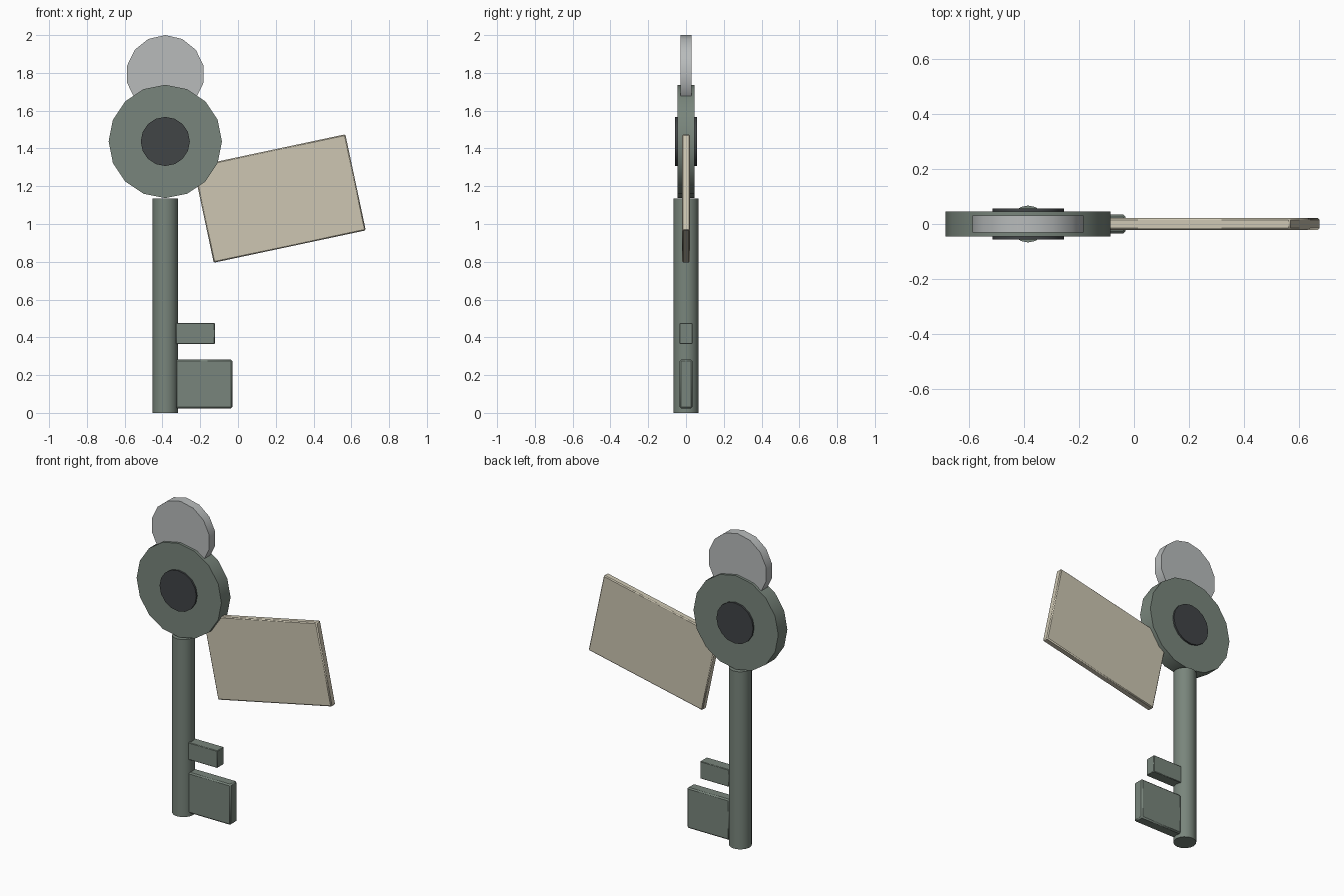
import bpy
from math import radians

if "Cube" in bpy.data.objects:
    bpy.data.objects.remove(bpy.data.objects["Cube"], do_unlink=True)

AXIS_X = -0.385  # shaft, bow and ring share this centre line


def material(name, rgb):
    mat = bpy.data.materials.new(name)
    mat.use_nodes = True
    mat.diffuse_color = (*rgb, 1)
    mat.node_tree.nodes["Principled BSDF"].inputs["Base Color"].default_value = (*rgb, 1)
    return mat


green = material("grey green metal", (0.19, 0.235, 0.2))
silver = material("light grey metal", (0.48, 0.5, 0.5))
dark = material("dark grey", (0.053, 0.058, 0.062))
cream = material("cream card", (0.61, 0.565, 0.445))


def finish(name, mat, angle):
    obj = bpy.context.object
    obj.name = name
    obj.data.materials.append(mat)
    bpy.ops.object.shade_smooth_by_angle(angle=radians(angle))
    return obj


def disc(name, z, radius, depth, mat, sides=16):
    # Flat disc facing front and back, with one corner pointing up
    bpy.ops.mesh.primitive_cylinder_add(vertices=sides, radius=radius, depth=depth,
                                        location=(AXIS_X, 0, z), rotation=(radians(90), 0, 0))
    return finish(name, mat, 40)


def plate(name, centre, size, mat, bevel, tilt=0):
    # Thin box with slightly softened edges
    bpy.ops.mesh.primitive_cube_add(size=1, location=centre)
    bpy.context.object.scale = size
    bpy.ops.object.transform_apply(location=False, rotation=False, scale=True)
    bpy.context.object.rotation_euler.y = radians(tilt)
    obj = finish(name, mat, 50)
    mod = obj.modifiers.new("soft edges", "BEVEL")
    mod.width = bevel
    mod.segments = 1
    # Bevel before the smoothing modifier, if there is one
    obj.modifiers.move(len(obj.modifiers) - 1, 0)
    return obj


# Shaft
bpy.ops.mesh.primitive_cylinder_add(vertices=16, radius=0.067, depth=1.135,
                                    location=(AXIS_X, 0, 0.5675))
finish("shaft", green, 40)

# Bow, its dark centre and the ring behind it
disc("bow", 1.437, 0.3, 0.092, green)
disc("bow_centre", 1.437, 0.13, 0.114, dark)
disc("ring", 1.793, 0.207, 0.06, silver, sides=14)

# Bits
plate("large_bit", (-0.18, 0, 0.153), (0.3, 0.068, 0.26), green, 0.008)
plate("small_bit", (-0.226, 0, 0.42), (0.206, 0.068, 0.11), green, 0.003)

# Hanging tag
plate("tag", (0.22, 0, 1.135), (0.823, 0.042, 0.52), cream, 0.006, tilt=-12)
